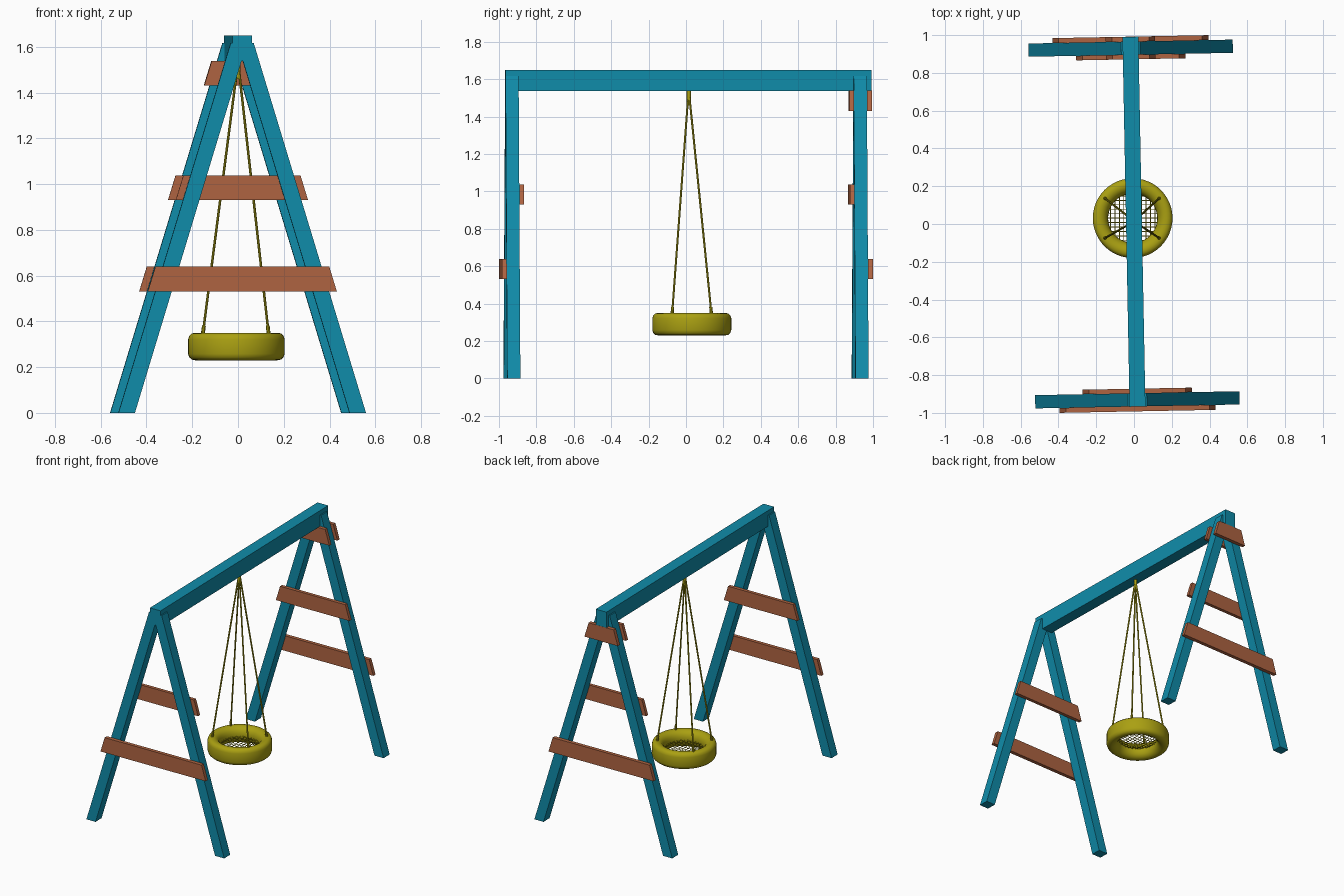
import bpy, bmesh, math
from mathutils import Vector, Matrix

if "Cube" in bpy.data.objects:
    bpy.data.objects.remove(bpy.data.objects["Cube"])

TURN = Matrix.Rotation(0.0192, 4, 'Z')   # the frame stands slightly turned


def material(name, rgb):
    m = bpy.data.materials.new(name)
    m.diffuse_color = (*rgb, 1)
    m.use_nodes = True
    m.node_tree.nodes["Principled BSDF"].inputs["Base Color"].default_value = m.diffuse_color
    return m


BLUE = material("blue paint", (0.005, 0.262, 0.40))
BROWN = material("brown wood", (0.43, 0.127, 0.053))
YELLOW = material("yellow rubber", (0.402, 0.352, 0.006))


def finish(bm, name, mat, smooth=False):
    bmesh.ops.recalc_face_normals(bm, faces=bm.faces)
    me = bpy.data.meshes.new(name)
    bm.to_mesh(me)
    bm.free()
    me.materials.append(mat)
    ob = bpy.data.objects.new(name, me)
    bpy.context.collection.objects.link(ob)
    if smooth:
        bpy.context.view_layer.objects.active = ob
        ob.select_set(True)
        bpy.ops.object.shade_smooth_by_angle(angle=math.radians(40))
        ob.select_set(False)
    return ob


def plank(name, outline, y0, y1, mat):
    """Extrude an x/z outline along y."""
    bm = bmesh.new()
    f = bm.faces.new([bm.verts.new((x, y0, z)) for x, z in outline])
    ext = bmesh.ops.extrude_face_region(bm, geom=[f])
    vs = [v for v in ext["geom"] if isinstance(v, bmesh.types.BMVert)]
    bmesh.ops.translate(bm, verts=vs, vec=(0, y1 - y0, 0))
    ob = finish(bm, name, mat)
    ob.matrix_world = TURN


def tube(bm, a, b, r, sides=8):
    a, b = Vector(a), Vector(b)
    d = b - a
    m = Matrix.Translation((a + b) / 2) @ d.to_track_quat('Z', 'Y').to_matrix().to_4x4()
    bmesh.ops.create_cone(bm, cap_ends=True, segments=sides, radius1=r, radius2=r,
                          depth=d.length, matrix=m)


# Top beam
plank("top_beam", [(-.042, 1.537), (.042, 1.537), (.042, 1.65), (-.042, 1.65)],
      -.967, .991, BLUE)

# A-frame legs, meeting at the centre line
for end, s in (("front", -1), ("back", 1)):
    for side, k in (("left", -1), ("right", 1)):
        pts = [(k * x, z) for x, z in
               ((.541, 0), (.469, 0), (0, 1.548), (0, 1.617), (.05, 1.617))]
        plank(f"{end}_{side}_leg", pts, s * .896, s * .966, BLUE)


# Cross boards with slanted ends
def board(name, half, z, y0, y1):
    h, top = .108, half - .033
    plank(name, [(-half, z), (half, z), (top, z + h), (-top, z + h)], y0, y1, BROWN)


for end, s in (("front", -1), ("back", 1)):
    board(f"{end}_lower_board", .413, .531, s * .966, s * .992)
    board(f"{end}_middle_board", .289, .93, s * .872, s * .896)
board("back_upper_outer_board", .131, 1.43, .966, .992)
board("back_upper_inner_board", .131, 1.43, .872, .896)

# Tyre seat: lathed rounded section
C = Vector((-.007, .031, .29))
section = [(.211, 0), (.211, .032), (.206, .047), (.195, .057), (.18, .06), (.165, .058),
           (.15, .05), (.138, .036), (.132, .018), (.13, 0)]
section += [(r, -z) for r, z in section[-2:0:-1]]
N = 48
bm = bmesh.new()
rings = [[bm.verts.new((C.x + r * math.cos(2 * math.pi * i / N),
                        C.y + r * math.sin(2 * math.pi * i / N), C.z + z))
          for r, z in section] for i in range(N)]
for i in range(N):
    a, b = rings[i], rings[(i + 1) % N]
    for j in range(len(section)):
        k = (j + 1) % len(section)
        bm.faces.new((a[j], b[j], b[k], a[k]))
finish(bm, "tyre_seat", YELLOW, True)

# Net in the seat, sagging a little
bm = bmesh.new()
R = .135


def net_point(u, v):
    return C + Vector((u, v, -.02 * (1 - (u * u + v * v) / R ** 2)))


for i in range(-5, 6):
    u = i * .0235
    w = math.sqrt(R * R - u * u)
    for j in range(6):
        v0, v1 = -w + j * w / 3, -w + (j + 1) * w / 3
        tube(bm, net_point(u, v0), net_point(u, v1), .0022, 5)
        tube(bm, net_point(v0, u), net_point(v1, u), .0022, 5)
finish(bm, "seat_net", YELLOW, True)

# Four ropes with end ties, and the hanger under the beam
bm = bmesh.new()
apex = Vector((0, .015, 1.50))
for sx in (-1, 1):
    for sy in (-1, 1):
        low = C + Vector((sx * .145 - .003, sy * .106, .045))
        high = apex + Vector((sx * .004, sy * .004, 0))
        tube(bm, low, high, .0055)
        tube(bm, low, low.lerp(high, .04), .0085)
finish(bm, "ropes", YELLOW, True)

bm = bmesh.new()
tube(bm, (0, .015, 1.46), (0, .015, 1.54), .011, 12)
finish(bm, "rope_hanger", YELLOW, True)
